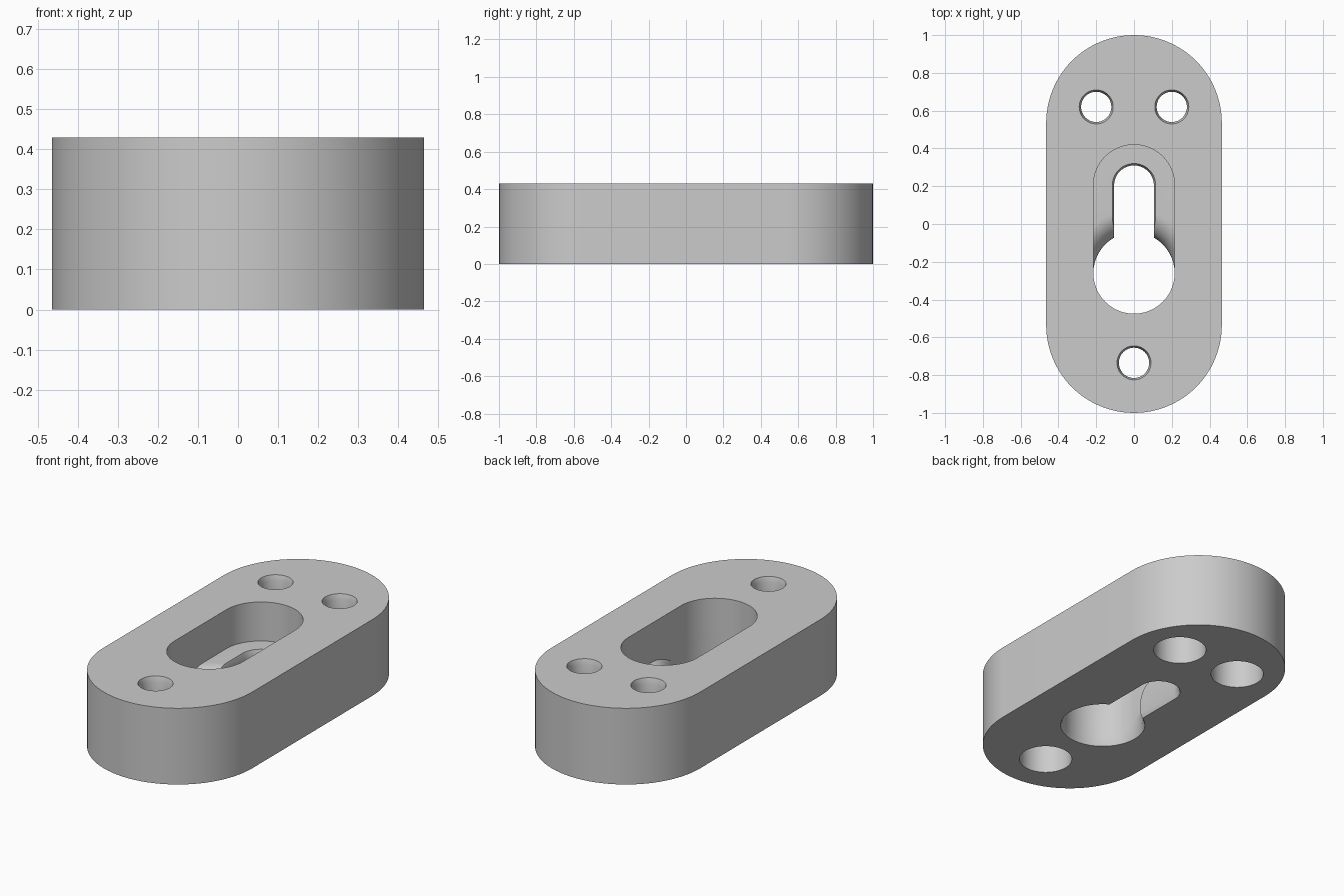
import bpy
import bmesh
from math import pi, sin, cos, radians

cube = bpy.data.objects.get("Cube")
if cube:
    bpy.data.objects.remove(cube, do_unlink=True)

HEIGHT = 0.43        # block height
LEDGE = 0.21         # floor of the upper pocket
BORE_Y, SLOT_Y = -0.26, 0.205
BORE_R = 0.215
HALF = 48            # segments per half circle

grey = bpy.data.materials.new("plain grey")
grey.use_nodes = True
colour = (0.6, 0.6, 0.6, 1)
grey.diffuse_color = colour
grey.node_tree.nodes["Principled BSDF"].inputs["Base Color"].default_value = colour


def loft(name, y_front, y_back, layers, x=0):
    """Closed solid of stacked round-ended outlines; layers are (z, radius)."""
    bm = bmesh.new()
    rings = []
    for z, r in layers:
        ring = []
        for y, start in ((y_back, 0), (y_front, pi)):
            last = HALF if y_front == y_back else HALF + 1
            for i in range(last):
                a = start + pi * i / HALF
                ring.append(bm.verts.new((x + r * cos(a), y + r * sin(a), z)))
        rings.append(ring)
    n = len(rings[0])
    for low, high in zip(rings, rings[1:]):
        for i in range(n):
            j = (i + 1) % n
            bm.faces.new((low[i], low[j], high[j], high[i]))
    bm.faces.new(rings[0][::-1])
    bm.faces.new(rings[-1])
    mesh = bpy.data.meshes.new(name)
    bm.to_mesh(mesh)
    bm.free()
    obj = bpy.data.objects.new(name, mesh)
    bpy.context.collection.objects.link(obj)
    return obj


def combine(target, tool, operation):
    """Apply a boolean and discard the tool."""
    tool.hide_render = True
    mod = target.modifiers.new("cut", 'BOOLEAN')
    mod.operation = operation
    mod.solver = 'EXACT'
    mod.object = tool
    bpy.context.view_layer.objects.active = target
    bpy.ops.object.modifier_apply(modifier=mod.name)
    bpy.data.objects.remove(tool, do_unlink=True)


# Round-ended block
block = loft("mounting_block", -0.535, 0.535, [(0, 0.465), (HEIGHT, 0.465)])
block.data.materials.append(grey)

# Entry bore, chamfered underneath
bore = loft("bore_cutter", BORE_Y, BORE_Y,
            [(-0.1, 0.225), (0, 0.225), (0.03, BORE_R), (0.3, BORE_R)])
combine(block, bore, 'DIFFERENCE')

# Upper pocket
pocket = loft("pocket_cutter", BORE_Y, SLOT_Y, [(LEDGE, BORE_R), (0.6, BORE_R)])
combine(block, pocket, 'DIFFERENCE')

# Rounded lead-in from the bore up to the ledge, kept inside the pocket walls
FILLET = 0.12
arc = [(LEDGE - FILLET + FILLET * sin(a), BORE_R + FILLET * (1 - cos(a)))
       for a in (pi / 2 * i / 12 for i in range(13))]
flare = loft("lead_in_cutter", BORE_Y, BORE_Y, arc + [(0.25, BORE_R + FILLET)])
clip = loft("lead_in_limit", BORE_Y, SLOT_Y, [(0.05, BORE_R), (0.3, BORE_R)])
combine(flare, clip, 'INTERSECT')
combine(block, flare, 'DIFFERENCE')

# Narrow keyhole slot, chamfered on both faces
slot = loft("slot_cutter", BORE_Y, SLOT_Y,
            [(-0.1, 0.115), (0, 0.115), (0.03, 0.105), (LEDGE - 0.03, 0.105),
             (LEDGE, 0.115), (0.3, 0.115)])
combine(block, slot, 'DIFFERENCE')

# Screw holes with head recesses from below and a small rim chamfer on top
for x, y in ((-0.2, 0.62), (0.2, 0.62), (0, -0.735)):
    hole = loft("screw_hole_cutter", y, y,
                [(-0.1, 0.14), (0.28, 0.14), (0.2801, 0.08),
                 (HEIGHT - 0.03, 0.08), (HEIGHT, 0.09), (0.6, 0.09)], x)
    combine(block, hole, 'DIFFERENCE')

# Smooth curved walls, crisp rims
bpy.ops.object.select_all(action='DESELECT')
block.select_set(True)
bpy.context.view_layer.objects.active = block
bpy.ops.object.shade_smooth_by_angle(angle=radians(25))
